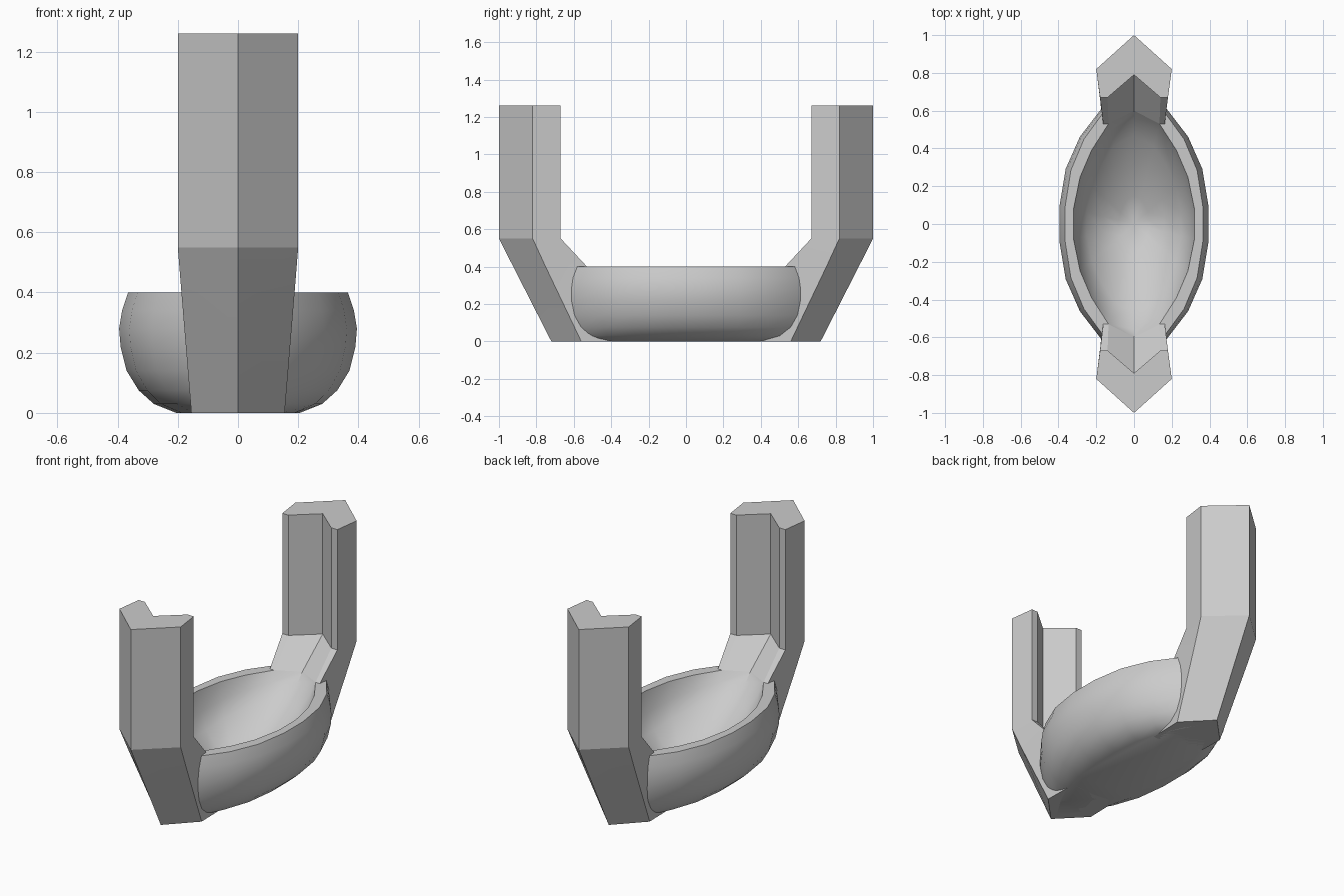
import bpy, bmesh

if "Cube" in bpy.data.objects:
    bpy.data.objects.remove(bpy.data.objects["Cube"])


def finish(name, bm, angle):
    bmesh.ops.recalc_face_normals(bm, faces=bm.faces)
    me = bpy.data.meshes.new(name)
    bm.to_mesh(me)
    bm.free()
    ob = bpy.data.objects.new(name, me)
    bpy.context.collection.objects.link(ob)
    bpy.ops.object.select_all(action='DESELECT')
    ob.select_set(True)
    bpy.context.view_layer.objects.active = ob
    bpy.ops.object.shade_smooth_by_angle(angle=angle)
    return ob


def loft(bm, rings):
    """Skin closed rings of equal point count; returns their vertices."""
    vs = [[bm.verts.new(p) for p in r] for r in rings]
    n = len(vs[0])
    for a, b in zip(vs, vs[1:]):
        for i in range(n):
            j = (i + 1) % n
            bm.faces.new((a[i], a[j], b[j], b[i]))
    return vs


def full_outline(quarter):
    """Mirror a quarter outline (middle to tip) into a closed loop."""
    side = quarter[:-1]
    tip = quarter[-1]
    right = [(x, -y) for x, y in reversed(side)] + list(side)
    left = [(-x, y) for x, y in reversed(right)]
    return [(0, -tip[1])] + right + [tip] + left


# Hull: bulging leaf-shaped outside, flat rim, hollow inside
outer = full_outline([(1, .12), (.915, .38), (.725, .60), (.44, .79), (0, 1)])
inner = full_outline([(.32, .08), (.285, .25), (.225, .39), (.135, .53), (0, .60)])
profile = [(.205, .67, 0), (.28, .70, .03), (.33, .73, .075), (.37, .755, .14),
           (.39, .77, .22), (.395, .77, .28), (.385, .765, .34), (.365, .75, .40)]
rings = [[(x * w, y * l, z) for x, y in outer] for w, l, z in profile]
# Inside rows: scale, height at the sides, height at the ends
rows = [(1, .40, .40), (.93, .27, .355), (.78, .18, .285), (.5, .11, .18), (.25, .075, .11)]
for s, zs, ze in rows:
    rings.append([(x * s, y * s, zs + (ze - zs) * abs(y) / .60) for x, y in inner])
bm = bmesh.new()
vs = loft(bm, rings)
bm.faces.new(vs[0])
centre = bm.verts.new((0, 0, .06))
last = vs[-1]
for i in range(len(last)):
    bm.faces.new((last[i], last[(i + 1) % len(last)], centre))
finish("hull", bm, .6)


# Posts: grooved columns that lean out of the hull and then rise straight
def post_section(z, tip, side, arm_out, arm_in, groove):
    half = [side, arm_out, arm_in]
    pts = [(0, tip)] + half + [(0, groove)] + [(-x, y) for x, y in reversed(half)]
    return [(x, y, z) for x, y in pts]


sections = [
    post_section(0, .72, (.155, .56), (.15, .35), (.10, .35), .36),
    post_section(.40, .924, (.188, .751), (.163, .53), (.135, .53), .60),
    post_section(.55, 1, (.20, .82), (.18, .67), (.14, .67), .79),
    post_section(1.26, 1, (.20, .82), (.18, .67), (.14, .67), .79),
]
for name, sign in (("front_post", -1), ("back_post", 1)):
    bm = bmesh.new()
    vs = loft(bm, [[(x, y * sign, z) for x, y, z in r] for r in sections])
    bm.faces.new(vs[0])
    bm.faces.new(vs[-1])
    finish(name, bm, .3)
